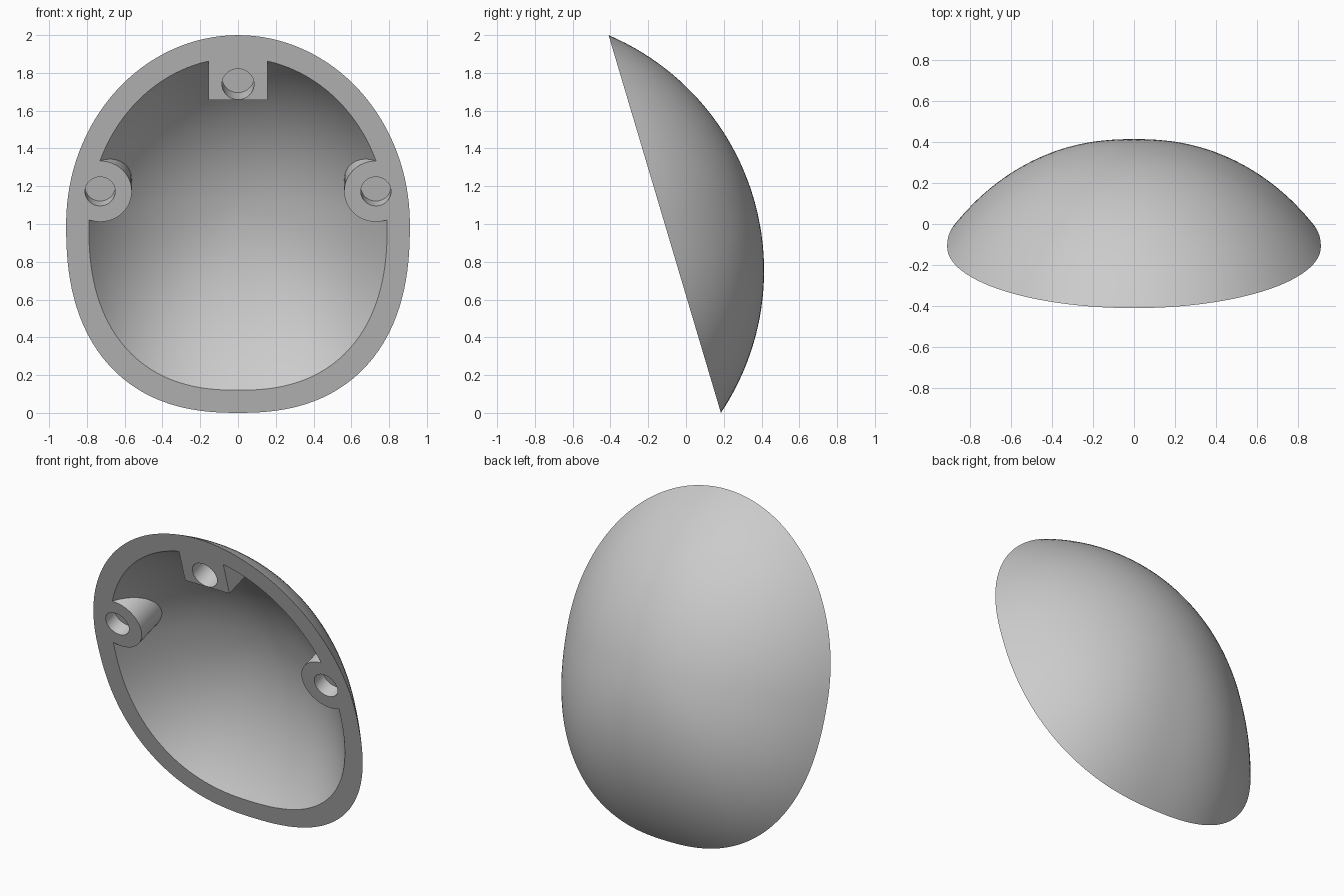
import bpy, bmesh, math
from mathutils import Matrix

if "Cube" in bpy.data.objects:
    bpy.data.objects.remove(bpy.data.objects["Cube"])

grey = bpy.data.materials.new("plain grey")
grey.use_nodes = True
grey.diffuse_color = (0.6, 0.6, 0.6, 1)
grey.node_tree.nodes["Principled BSDF"].inputs["Base Color"].default_value = (0.6, 0.6, 0.6, 1)

SEGMENTS, RINGS = 128, 24
# Everything is made in the rim plane (rim at z = 0, dome towards -z), then tilted
TILT = Matrix.Translation((0, -0.1125, 1.0)) @ Matrix.Rotation(math.radians(106.56), 4, 'X')


def to_object(name, bm):
    bmesh.ops.recalc_face_normals(bm, faces=bm.faces)
    mesh = bpy.data.meshes.new(name)
    bm.to_mesh(mesh)
    bm.free()
    mesh.materials.append(grey)
    obj = bpy.data.objects.new(name, mesh)
    bpy.context.collection.objects.link(obj)
    obj.matrix_world = TILT
    return obj


def outline(angle, half_width, half_height):
    """Egg outline: elliptical above, fuller below."""
    c, s = math.cos(angle), math.sin(angle)
    n = 2.0 if s >= 0 else 2.4
    k = (abs(c) ** n + abs(s) ** n) ** (-1 / n)
    return half_width * c * k, half_height * s * k


def dome(name, half_width, half_height, depth, lip):
    """Closed cap with a circular-arc profile; lip raises its flat side."""
    radius = (half_height ** 2 + depth ** 2) / (2 * depth)
    sweep = math.asin(half_height / radius)
    profile = []
    for i in range(1, RINGS + 1):
        a = sweep * i / RINGS
        profile.append((math.sin(a) / math.sin(sweep), radius - depth - radius * math.cos(a)))
    if lip:
        profile.append((1, lip))
    bm = bmesh.new()
    rings = []
    for scale, z in profile:
        ring = []
        for j in range(SEGMENTS):
            x, y = outline(math.tau * j / SEGMENTS, half_width, half_height)
            ring.append(bm.verts.new((x * scale, y * scale, z)))
        rings.append(ring)
    pole = bm.verts.new((0, 0, -depth))
    for j in range(SEGMENTS):
        k = (j + 1) % SEGMENTS
        bm.faces.new((pole, rings[0][j], rings[0][k]))
        for low, high in zip(rings, rings[1:]):
            bm.faces.new((low[j], high[j], high[k], low[k]))
    bm.faces.new(rings[-1])
    return to_object(name, bm)


def cylinder(name, x, y, radius, top, bottom):
    bm = bmesh.new()
    bmesh.ops.create_cone(bm, cap_ends=True, segments=48, radius1=radius, radius2=radius,
                          depth=top - bottom,
                          matrix=Matrix.Translation((x, y, (top + bottom) / 2)))
    return to_object(name, bm)


def block(name, width, low, high, top, bottom):
    bm = bmesh.new()
    place = Matrix.Translation((0, (low + high) / 2, (top + bottom) / 2))
    size = Matrix.Diagonal((width, high - low, top - bottom, 1))
    bmesh.ops.create_cube(bm, size=1, matrix=place @ size)
    return to_object(name, bm)


def subtract(target, cutter):
    cutter.hide_render = True
    mod = target.modifiers.new("cut", 'BOOLEAN')
    mod.operation, mod.solver, mod.object = 'DIFFERENCE', 'EXACT', cutter
    bpy.context.view_layer.update()
    result = bpy.data.meshes.new_from_object(
        target.evaluated_get(bpy.context.evaluated_depsgraph_get()))
    target.modifiers.clear()
    target.data = result
    bpy.data.objects.remove(cutter)


# Cavity, leaving material for the mounting bosses
shell = dome("domed_shell", 0.91, 1.043, 0.49, 0)
cavity = dome("cavity", 0.79, 0.918, 0.41, 0.1)
subtract(cavity, block("top_boss", 0.31, 0.684, 1.3, 0.3, -0.7))
for side in (-1, 1):
    subtract(cavity, cylinder("side_boss", side * 0.73, 0.18, 0.168, 0.3, -0.7))
subtract(shell, cavity)

# Blind holes in the bosses
subtract(shell, cylinder("top_hole", 0, 0.772, 0.085, 0.1, -0.13))
for side in (-1, 1):
    subtract(shell, cylinder("side_hole", side * 0.73, 0.18, 0.08, 0.1, -0.09))

# Smooth dome with crisp rim and boss edges
bpy.ops.object.select_all(action='DESELECT')
shell.select_set(True)
bpy.context.view_layer.objects.active = shell
bpy.ops.object.shade_smooth_by_angle(angle=math.radians(30))
